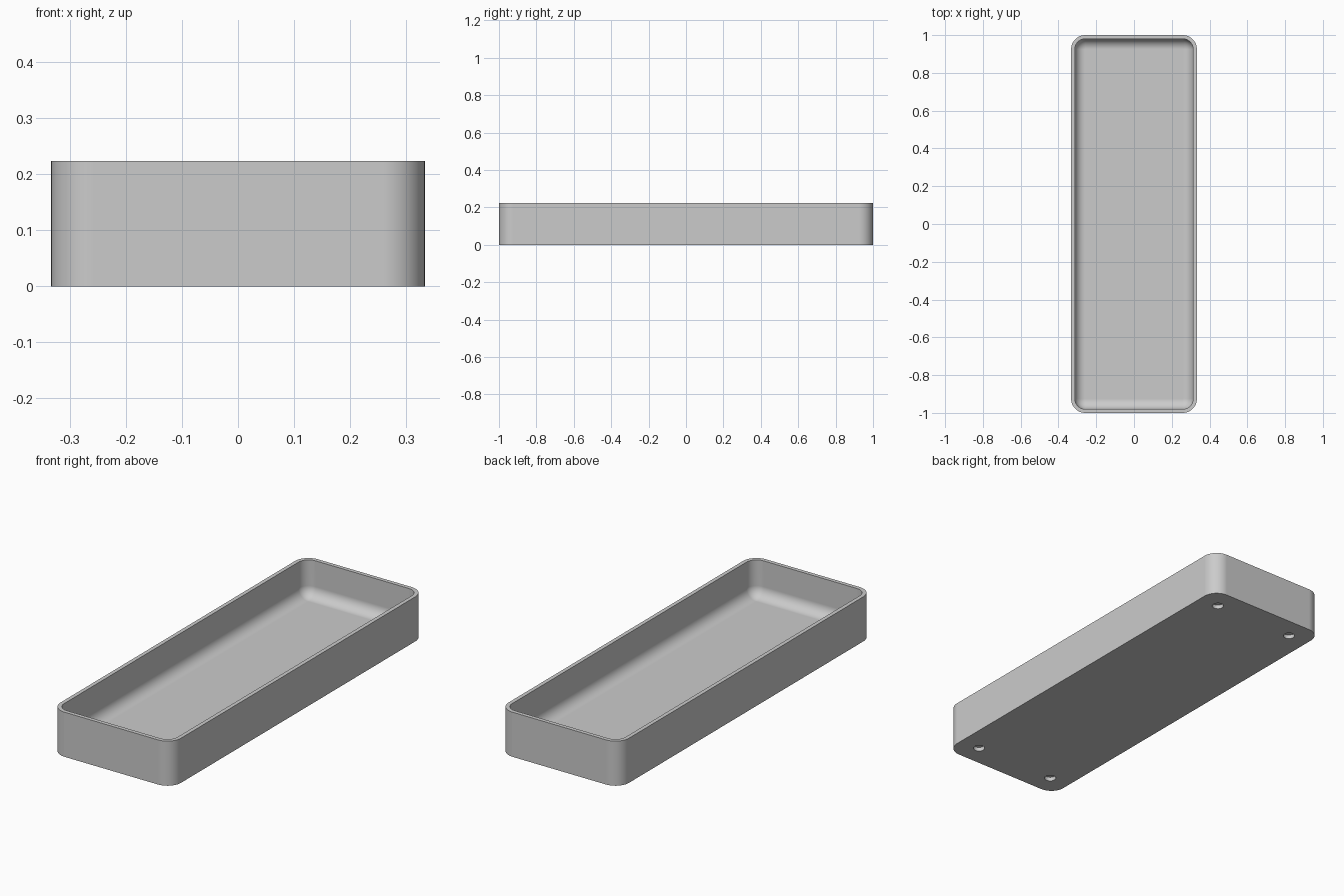
import bpy, bmesh
from math import sin, cos, pi, radians

if "Cube" in bpy.data.objects:
    bpy.data.objects.remove(bpy.data.objects["Cube"])

HALF_X, HALF_Y, HEIGHT = 0.333, 1.0, 0.223
CORNER, WALL, FLOOR, FILLET = 0.075, 0.02, 0.04, 0.054
STEPS = 12

grey = bpy.data.materials.new("plain grey")
grey.use_nodes = True
grey.diffuse_color = (0.6, 0.6, 0.6, 1)
grey.node_tree.nodes["Principled BSDF"].inputs["Base Color"].default_value = (0.6, 0.6, 0.6, 1)


def rounded_ring(bm, inset, z):
    """Rounded rectangle, inset from the outer outline."""
    ring = []
    r = CORNER - inset
    for k, (sx, sy) in enumerate([(1, 1), (-1, 1), (-1, -1), (1, -1)]):
        for i in range(STEPS + 1):
            a = (k + i / STEPS) * pi / 2
            ring.append(bm.verts.new((sx * (HALF_X - CORNER) + r * cos(a),
                                      sy * (HALF_Y - CORNER) + r * sin(a), z)))
    return ring


# Tray section: outer wall, rim, inner wall, filleted floor
profile = [(0, 0), (0, HEIGHT), (WALL, HEIGHT)]
for i in range(STEPS + 1):
    a = i / STEPS * pi / 2
    profile.append((WALL + FILLET * (1 - cos(a)), FLOOR + FILLET * (1 - sin(a))))

bm = bmesh.new()
rings = [rounded_ring(bm, inset, z) for inset, z in profile]
for low, high in zip(rings, rings[1:]):
    n = len(low)
    for i in range(n):
        j = (i + 1) % n
        bm.faces.new((low[i], low[j], high[j], high[i]))
bm.faces.new(rings[0][::-1])
bm.faces.new(rings[-1])
bmesh.ops.recalc_face_normals(bm, faces=bm.faces)
mesh = bpy.data.meshes.new("tray")
bm.to_mesh(mesh)
bm.free()
tray = bpy.data.objects.new("tray", mesh)
bpy.context.collection.objects.link(tray)
mesh.materials.append(grey)

# Four blind round holes in the underside
bm = bmesh.new()
for sx in (-1, 1):
    for sy in (-1, 1):
        made = bmesh.ops.create_cone(bm, cap_ends=True, segments=32, radius1=0.027,
                                     radius2=0.027, depth=0.04)
        bmesh.ops.translate(bm, verts=made["verts"], vec=(sx * 0.223, sy * 0.892, 0))
cut_mesh = bpy.data.meshes.new("hole_cutter")
bm.to_mesh(cut_mesh)
bm.free()
cut_mesh.materials.append(grey)
cutter = bpy.data.objects.new("hole_cutter", cut_mesh)
cutter.hide_render = True
bpy.context.collection.objects.link(cutter)

bpy.context.view_layer.objects.active = tray
tray.select_set(True)
holes = tray.modifiers.new("holes", "BOOLEAN")
holes.operation = "DIFFERENCE"
holes.solver = "EXACT"
holes.object = cutter
bpy.ops.object.modifier_apply(modifier=holes.name)
bpy.data.objects.remove(cutter)

# Smooth curves, crisp rim and base
bpy.ops.object.shade_smooth_by_angle(angle=radians(30))
weighted = tray.modifiers.new("weighted_normals", "WEIGHTED_NORMAL")
weighted.keep_sharp = True
